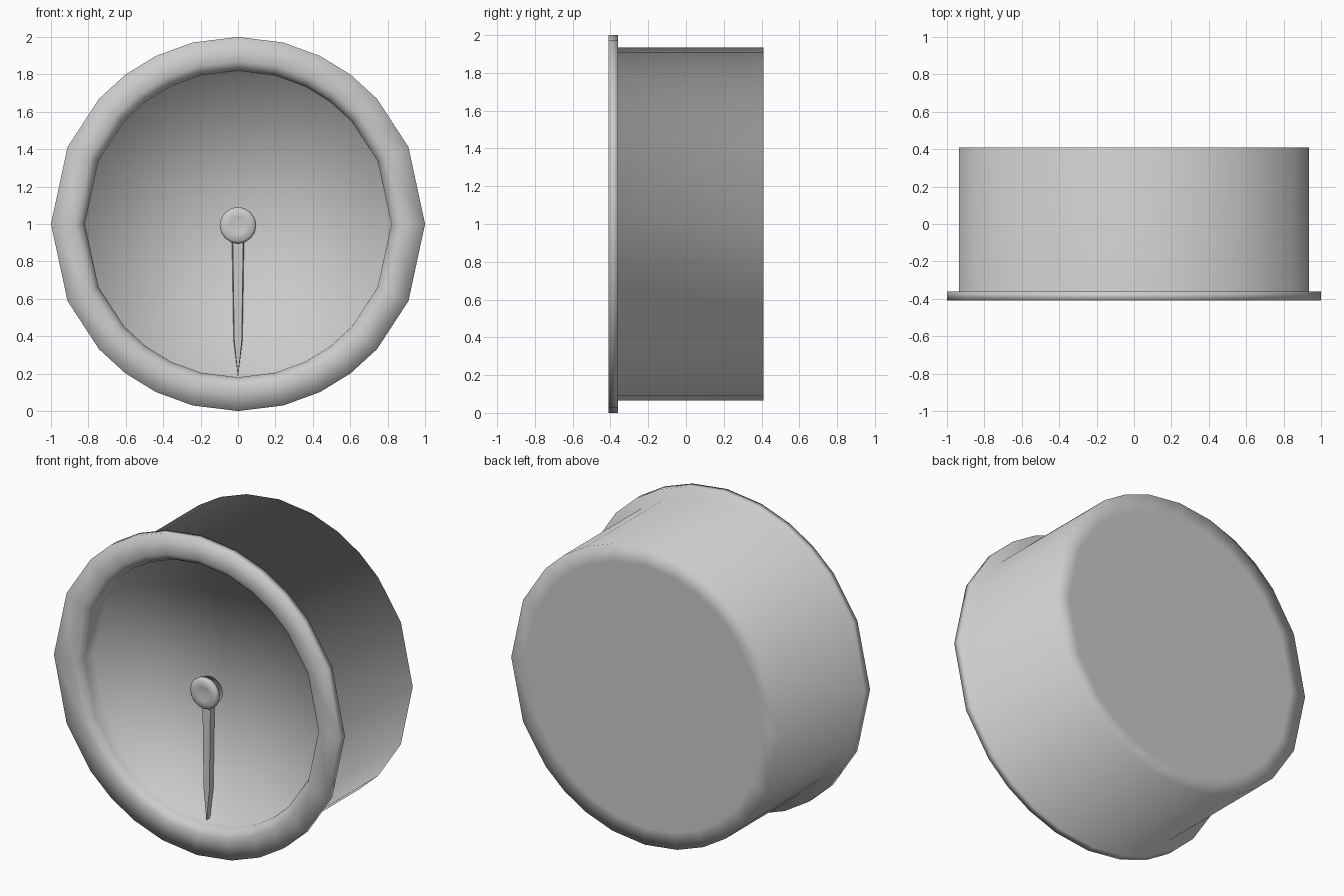
import bpy, bmesh, math

if "Cube" in bpy.data.objects:
    bpy.data.objects.remove(bpy.data.objects["Cube"])

CZ = 1.0
# uneven spacing of the rim corners, mirrored into every quadrant
Q = [0, 24.3, 42, 53, 64, 76]
HALF = Q + [90] + [180 - a for a in Q[:0:-1]]
RIM = HALF + [a + 180 for a in HALF]


def make(name, bm, smooth=True):
    bmesh.ops.recalc_face_normals(bm, faces=bm.faces)
    me = bpy.data.meshes.new(name)
    bm.to_mesh(me)
    bm.free()
    for p in me.polygons:
        p.use_smooth = smooth
    ob = bpy.data.objects.new(name, me)
    bpy.context.collection.objects.link(ob)
    return ob


def lathe(name, profile, angles, cz=CZ):
    """Turn (radius, y) points about the y axis; radius 0 closes to a point."""
    bm = bmesh.new()
    n = len(angles)
    rings = []
    for r, y in profile:
        if r == 0:
            rings.append([bm.verts.new((0, y, cz))] * n)
        else:
            rings.append([bm.verts.new((r * math.cos(math.radians(a)), y,
                                        cz + r * math.sin(math.radians(a))))
                          for a in angles])
    for a, b in zip(rings, rings[1:]):
        for i in range(n):
            j = (i + 1) % n
            bm.faces.new(list(dict.fromkeys([a[i], a[j], b[j], b[i]])))
    return make(name, bm)


# one closed shell: flat back, drum, front ring, inner wall, recessed dial
lathe("housing_and_dial",
      [(0, 0.41), (0.83, 0.41), (0.935, 0.41), (0.935, -0.36), (1.0, -0.36),
       (1.0, -0.41), (0.87, -0.41), (0.84, -0.395), (0.82, -0.36),
       (0.815, -0.275), (0, -0.275)], RIM)

# hub cap with a shallow dimple
lathe("hub", [(0, -0.27), (0.085, -0.27), (0.085, -0.315), (0.098, -0.32),
              (0.098, -0.337), (0.085, -0.35), (0.045, -0.348), (0, -0.338)],
      [i * 22.5 for i in range(16)], cz=0.993)

# tapered needle pointing straight down
bm = bmesh.new()
outline = [(-0.033, 0.95), (0.033, 0.95), (0.024, 0.38), (0, 0.18), (-0.024, 0.38)]
f = bm.faces.new([bm.verts.new((x, -0.28, z)) for x, z in outline])
ext = bmesh.ops.extrude_face_region(bm, geom=[f])
for v in ext["geom"]:
    if isinstance(v, bmesh.types.BMVert):
        v.co.y = -0.315
        v.co.x *= 0.85
make("needle", bm, smooth=False)
